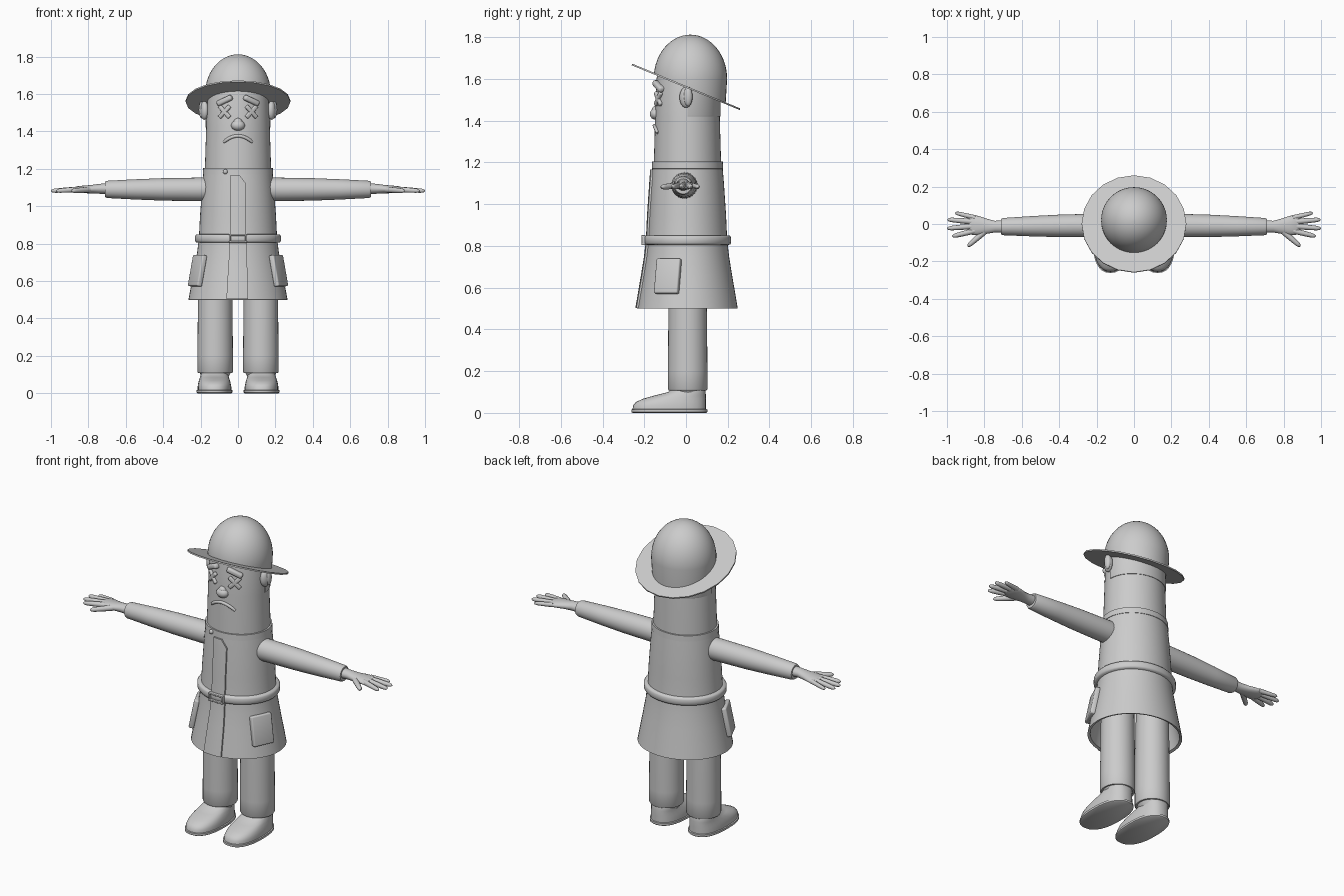
import bpy, bmesh, math
from mathutils import Vector, Matrix

old = bpy.data.objects.get("Cube")
if old:
    bpy.data.objects.remove(old)

grey = bpy.data.materials.new("plain_grey")
grey.use_nodes = True
grey.diffuse_color = (0.6, 0.6, 0.6, 1)
grey.node_tree.nodes["Principled BSDF"].inputs["Base Color"].default_value = grey.diffuse_color

RATIO, MID = 0.91, 0.007          # body depth/width ratio and body centre in y


def finish(name, bm, angle=40):
    bmesh.ops.recalc_face_normals(bm, faces=bm.faces)
    mesh = bpy.data.meshes.new(name)
    bm.to_mesh(mesh)
    bm.free()
    ob = bpy.data.objects.new(name, mesh)
    bpy.context.collection.objects.link(ob)
    mesh.materials.append(grey)
    bpy.ops.object.select_all(action='DESELECT')
    ob.select_set(True)
    bpy.context.view_layer.objects.active = ob
    bpy.ops.object.shade_smooth_by_angle(angle=math.radians(angle))
    return ob


def loft(rings, axis='z', seg=32, power=2.0, arc=(0, 1)):
    """Rings are (centre, radius_u, radius_v); capped at both ends."""
    bm = bmesh.new()
    full = arc == (0, 1)
    rows = []
    for c, ru, rv in rings:
        row = []
        for i in range(seg if full else seg + 1):
            t = math.tau * (arc[0] + (arc[1] - arc[0]) * i / seg)
            u = math.copysign(abs(math.cos(t)) ** (2 / power), math.cos(t)) * ru
            v = math.copysign(abs(math.sin(t)) ** (2 / power), math.sin(t)) * rv
            off = (u, v, 0) if axis == 'z' else (0, u, v)
            row.append(bm.verts.new(Vector(c) + Vector(off)))
        rows.append(row)
    n = len(rows[0])
    for a, b in zip(rows, rows[1:]):
        for i in range(n):
            j = (i + 1) % n
            bm.faces.new((a[i], a[j], b[j], b[i]))
    bm.faces.new(rows[0])
    bm.faces.new(rows[-1])
    return bm


def body(profile, **kw):
    """Upright elliptical shape from (radius, height) pairs."""
    return loft([((0, MID, z), r, r * RATIO) for r, z in profile], seg=48, **kw)


def tube(name, points, radius, tips=None):
    """Round tube along points, with rounded tapering ends."""
    cu = bpy.data.curves.new(name, 'CURVE')
    cu.dimensions = '3D'
    cu.bevel_depth, cu.bevel_resolution, cu.use_fill_caps = radius, 3, True
    sp = cu.splines.new('POLY')
    sp.points.add(len(points) - 1)
    for i, (p, co) in enumerate(zip(sp.points, points)):
        p.co = (*co, 1)
        p.radius = tips[i] if tips else 1
    tmp = bpy.data.objects.new(name + "_path", cu)
    bpy.context.collection.objects.link(tmp)
    mesh = tmp.evaluated_get(bpy.context.evaluated_depsgraph_get()).to_mesh()
    bm = bmesh.new()
    bm.from_mesh(mesh)
    bpy.data.objects.remove(tmp)
    return finish(name, bm, 60)


def box(name, loc, size, rot=None, bevel=0.006):
    bm = bmesh.new()
    bmesh.ops.create_cube(bm, size=1)
    bmesh.ops.scale(bm, vec=size, verts=bm.verts)
    bmesh.ops.bevel(bm, geom=bm.edges[:], offset=bevel, segments=3, affect='EDGES', profile=0.5)
    bmesh.ops.transform(bm, matrix=Matrix.Translation(loc) @ (rot or Matrix()), verts=bm.verts)
    return finish(name, bm, 50)


def ball(name, loc, radii, rot=None):
    bm = bmesh.new()
    bmesh.ops.create_uvsphere(bm, u_segments=20, v_segments=12, radius=1)
    bmesh.ops.scale(bm, vec=radii, verts=bm.verts)
    bmesh.ops.transform(bm, matrix=Matrix.Translation(loc) @ (rot or Matrix()), verts=bm.verts)
    return finish(name, bm, 80)


def front(x, z, profile):
    """Front surface y of a body profile at x, z."""
    r = profile[-1][0]
    for (r0, z0), (r1, z1) in zip(profile, profile[1:]):
        if z0 <= z <= z1:
            r = r0 + (r1 - r0) * (z - z0) / (z1 - z0)
            break
    return MID - RATIO * math.sqrt(r * r - x * x)


def turn(angle, axis):
    return Matrix.Rotation(angle, 4, axis)


# Head and back hair
head = [(0.178, 1.15), (0.177, 1.2), (0.17, 1.42), (0.163, 1.6), (0.155, 1.64)]
finish("head", body(head))
finish("hair", body([(0.173, 1.42), (0.175, 1.425), (0.171, 1.6)], arc=(0, 0.5)))

# Helmet: dome cut along the tilted brim
TILT = math.radians(22.5)
dome_rings = [((0, 0.02, 1.45), 0.168, 0.168)]
for i in range(15):
    a = i / 14 * math.pi / 2
    r = max(0.176 * math.cos(a), 0.002)
    dome_rings.append(((0, 0.021, 1.6 + 0.212 * math.sin(a)), r, r))
bm = loft(dome_rings, seg=40)
bmesh.ops.bisect_plane(bm, geom=bm.verts[:] + bm.edges[:] + bm.faces[:], clear_inner=True,
                       plane_co=(0, 0, 1.56), plane_no=(0, math.sin(TILT), math.cos(TILT)))
finish("helmet_dome", bm)
bm = loft([((0, 0, z), 0.28, 0.28) for z in (-0.004, 0.004)], seg=20)
bmesh.ops.transform(bm, matrix=Matrix.Translation((0, 0, 1.562)) @ turn(-TILT, 'X'), verts=bm.verts)
finish("helmet_brim", bm)

# Face
for side, s in (("left", 1), ("right", -1)):
    yaw = turn(s * 0.42, 'Z')
    eye = (s * 0.072, front(0.072, 1.505, head) - 0.003, 1.505)
    for k in (1, -1):
        box(f"{side}_eye_cross", eye, (0.086, 0.018, 0.022), yaw @ turn(k * math.pi / 4, 'Y'))
    box(f"{side}_eyebrow", (s * 0.071, front(0.071, 1.565, head) - 0.003, 1.565),
        (0.092, 0.034, 0.03), yaw @ turn(s * 0.42, 'Y'), 0.011)
    ball(f"{side}_ear", (s * 0.18, 0, 1.512), (0.022, 0.032, 0.05), turn(s * -0.3, 'Z'))
    ball(f"{side}_ear_rim", (s * 0.194, 0.01, 1.516), (0.016, 0.021, 0.046))
ball("nose", (0, -0.145, 1.432), (0.037, 0.028, 0.028))
ball("nose_bridge", (0, -0.145, 1.447), (0.024, 0.02, 0.024))
mouth = []
for i in range(13):
    u = i / 6 - 1
    x, z = 0.077 * u, 1.376 - 0.034 * u * u
    mouth.append((x, front(x, z, head) - 0.002, z))
tube("mouth", mouth, 0.009, [0.7] + [1] * 11 + [0.7])

# Coat, hollow under the hem
coat = [(0.265, 0.5), (0.252, 0.57), (0.235, 0.66), (0.219, 0.75), (0.209, 0.83),
        (0.203, 0.95), (0.192, 1.1), (0.183, 1.2)]
finish("coat", body([(0.19, 0.78), (0.25, 0.505)] + coat + [(0.175, 1.2)]))
finish("collar", body([(0.18, 1.168), (0.188, 1.17), (0.186, 1.204), (0.172, 1.204)]))
finish("belt", body([(0.2, 0.804), (0.224, 0.806), (0.23, 0.815), (0.23, 0.84),
                     (0.224, 0.849), (0.2, 0.851)]), 60)

# Front flap following the coat surface
bm = bmesh.new()
rows = []
for z, x0, x1 in ((0.503, -0.062, 0.053), (0.66, -0.053, 0.05), (0.75, -0.047, 0.046),
                  (0.83, -0.043, 0.043), (0.95, -0.043, 0.043), (1.12, -0.043, 0.043), (1.165, -0.043, 0.01)):
    row = []
    for depth in (-0.009, 0.01):
        for i in range(5):
            x = x0 + (x1 - x0) * i / 4
            row.append(bm.verts.new((x, front(x, z, coat) + depth, z)))
    rows.append(row[:5] + row[:4:-1])
for a, b in zip(rows, rows[1:]):
    for i in range(10):
        bm.faces.new((a[i], a[(i + 1) % 10], b[(i + 1) % 10], b[i]))
bm.faces.new(rows[0])
bm.faces.new(rows[-1])
finish("coat_flap", bm)

# Buckle and collar button
for z in (0.809, 0.847):
    box("buckle_bar", (0, -0.205, z), (0.096, 0.018, 0.01), bevel=0.003)
for x in (-0.043, 0.043):
    box("buckle_side", (x, -0.203, 0.828), (0.01, 0.02, 0.046), bevel=0.003)
ball("collar_button", (-0.068, front(0.068, 1.185, coat) - 0.005, 1.185), (0.013, 0.01, 0.013))

for side, s in (("left", 1), ("right", -1)):
    # Pocket lying on the skirt
    box(f"{side}_pocket", (s * 0.217, -0.087, 0.655), (0.03, 0.125, 0.17),
        turn(s * -0.44, 'Z') @ turn(s * -0.19, 'Y'), 0.008)

    # Trouser leg
    cx = s * 0.122
    finish(f"{side}_leg", loft([((cx, 0.008, z), r, r) for r, z in (
        (0.07, 0.085), (0.082, 0.108), (0.091, 0.108), (0.095, 0.115), (0.095, 0.2), (0.092, 0.5), (0.088, 0.72))]))

    # Shoe and sole as stacked outlines: height, toe y, heel y, half width
    for part, levels in (("sole", ((0, -0.256, 0.098, 0.09), (0.004, -0.262, 0.102, 0.096),
                                   (0.016, -0.262, 0.102, 0.096), (0.018, -0.256, 0.098, 0.09))),
                         ("shoe", ((0.015, -0.256, 0.096, 0.09), (0.035, -0.254, 0.096, 0.09),
                                   (0.052, -0.24, 0.096, 0.087), (0.068, -0.205, 0.096, 0.083),
                                   (0.085, -0.145, 0.095, 0.077), (0.1, -0.085, 0.094, 0.073),
                                   (0.115, -0.07, 0.09, 0.07)))):
        finish(f"{side}_{part}", loft([((cx + s * 0.004, (t + h) / 2, z), w, (h - t) / 2)
                                       for z, t, h, w in levels], power=2.4), 45)

    # Sleeve, wrist and palm
    finish(f"{side}_sleeve", loft([((s * x, y, 1.09), r, r) for x, y, r in (
        (0.1, -0.006, 0.062), (0.2, -0.008, 0.063), (0.4, -0.01, 0.06), (0.55, -0.012, 0.054),
        (0.7, -0.014, 0.046), (0.711, -0.014, 0.041), (0.712, -0.014, 0.032))], axis='x', seg=28))
    finish(f"{side}_hand", loft([((s * x, y, z), w, h) for x, y, z, w, h in (
        (0.69, -0.014, 1.094, 0.034, 0.03), (0.745, -0.014, 1.093, 0.031, 0.026),
        (0.79, -0.012, 1.091, 0.041, 0.022), (0.83, -0.008, 1.09, 0.051, 0.02),
        (0.865, -0.005, 1.088, 0.053, 0.018), (0.885, -0.005, 1.087, 0.044, 0.011))],
        axis='x', seg=20), 60)

    # Fingers and thumb: base and tip
    for finger, b, t, r in (("little_finger", (0.85, 0.034), (0.957, 0.06), 0.012),
                            ("ring_finger", (0.86, 0.012), (0.998, 0.024), 0.014),
                            ("middle_finger", (0.86, -0.012), (1.0, -0.024), 0.014),
                            ("index_finger", (0.85, -0.036), (0.972, -0.066), 0.014),
                            ("thumb", (0.78, -0.025), (0.89, -0.12), 0.015)):
        pts = [(s * (b[0] + (t[0] - b[0]) * k), b[1] + (t[1] - b[1]) * k, 1.09 - 0.008 * k)
               for k in (0, 0.5, 0.85, 0.95, 1)]
        tube(f"{side}_{finger}", pts, r, [1.1, 1, 0.85, 0.6, 0.15])
